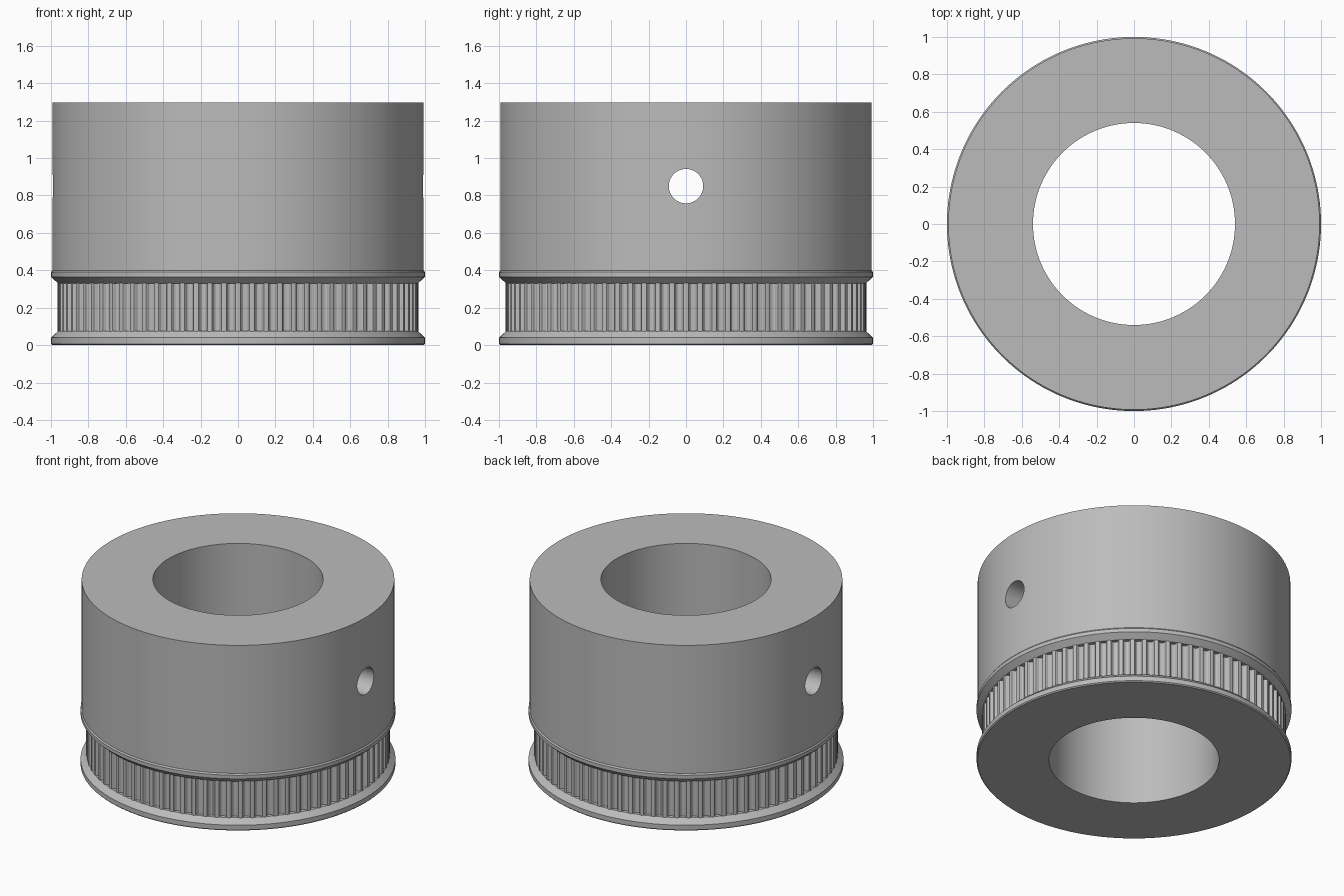
import bpy, bmesh, math
from mathutils import Matrix

cube = bpy.data.objects.get("Cube")
if cube:
    bpy.data.objects.remove(cube)

TEETH = 80
SEGMENTS = 160
BORE = 0.54

metal = bpy.data.materials.new("grey_metal")
metal.use_nodes = True
grey = (0.5, 0.5, 0.5, 1)
metal.diffuse_color = grey
metal.node_tree.nodes["Principled BSDF"].inputs["Base Color"].default_value = grey


def make_object(name, bm):
    bmesh.ops.recalc_face_normals(bm, faces=bm.faces)
    mesh = bpy.data.meshes.new(name)
    bm.to_mesh(mesh)
    bm.free()
    mesh.materials.append(metal)
    obj = bpy.data.objects.new(name, mesh)
    bpy.context.collection.objects.link(obj)
    return obj


def activate(obj):
    bpy.ops.object.select_all(action='DESELECT')
    obj.select_set(True)
    bpy.context.view_layer.objects.active = obj


def bridge(bm, loops):
    """Join a closed sequence of closed vertex loops with quads."""
    n = len(loops[0])
    for a, b in zip(loops, loops[1:] + loops[:1]):
        for i in range(n):
            j = (i + 1) % n
            bm.faces.new((a[i], a[j], b[j], b[i]))


def ring(bm, polar, z):
    return [bm.verts.new((r * math.cos(t), r * math.sin(t), z)) for r, t in polar]


def lathe(name, profile):
    bm = bmesh.new()
    angles = [math.tau * i / SEGMENTS for i in range(SEGMENTS)]
    bridge(bm, [ring(bm, [(r, t) for t in angles], z) for r, z in profile])
    return make_object(name, bm)


# Turned body: lower flange, belt channel, upper flange and hub around the bore
body = lathe("pulley_body", [
    (BORE, 0), (0.993, 0), (1, 0.007), (1, 0.04), (0.962, 0.075),
    (0.92, 0.075), (0.92, 0.33), (0.962, 0.33), (1, 0.365), (1, 0.39),
    (0.993, 0.4), (0.993, 1.297), (BORE, 1.297)])

# Set screw hole drilled through both sides of the hub
bm = bmesh.new()
bmesh.ops.create_cone(
    bm, cap_ends=True, segments=48, radius1=0.092, radius2=0.092, depth=2.4,
    matrix=Matrix.Translation((0, 0, 0.85)) @ Matrix.Rotation(math.pi / 2, 4, 'Y'))
drill = make_object("drill_cutter", bm)
drill.hide_render = True
cut = body.modifiers.new("screw_hole", 'BOOLEAN')
cut.operation = 'DIFFERENCE'
cut.solver = 'EXACT'
cut.object = drill
activate(body)
bpy.ops.object.modifier_apply(modifier=cut.name)
bpy.data.objects.remove(drill)

# Belt teeth: rounded grooves repeated around the channel
tooth = [(0.0, 0.962), (0.17, 0.965), (0.34, 0.962), (0.4, 0.955), (0.44, 0.944),
         (0.54, 0.937), (0.67, 0.935), (0.8, 0.937), (0.9, 0.944), (0.94, 0.955)]
outer = [(r, math.tau * (k + f - 0.17) / TEETH) for k in range(TEETH) for f, r in tooth]
inner = [(0.9, t) for r, t in outer]
bm = bmesh.new()
bridge(bm, [ring(bm, inner, 0.07), ring(bm, outer, 0.07),
            ring(bm, outer, 0.335), ring(bm, inner, 0.335)])
teeth = make_object("belt_teeth", bm)

# Smooth curved walls, keep the machined edges crisp
for obj in (body, teeth):
    activate(obj)
    bpy.ops.object.shade_smooth_by_angle(angle=math.radians(30))
